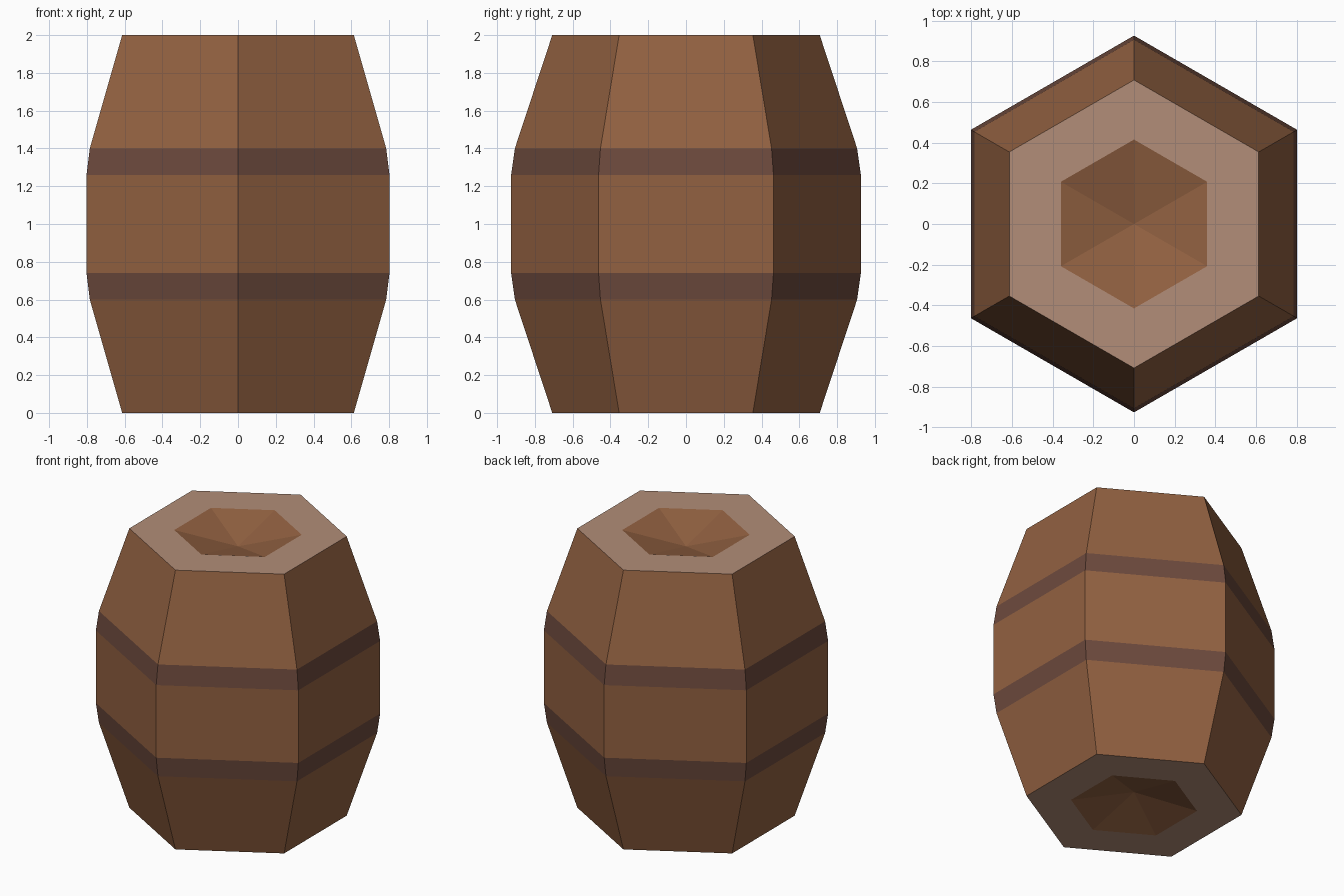
import bpy, bmesh, math

if "Cube" in bpy.data.objects:
    bpy.data.objects.remove(bpy.data.objects["Cube"])

SIDES = 6


def material(name, rgb):
    """Flat colour given as sRGB 0-255, stored as linear."""
    m = bpy.data.materials.new(name)
    lin = [((c / 255 + 0.055) / 1.055) ** 2.4 for c in rgb]
    m.diffuse_color = (*lin, 1)
    m.use_nodes = True
    m.node_tree.nodes["Principled BSDF"].inputs["Base Color"].default_value = m.diffuse_color
    return m


wood = material("brown_wood", (146, 97, 65))
hoop = material("dark_hoop", (109, 74, 61))
pale = material("pale_rim", (178, 141, 120))


def ring(bm, r, z):
    step = 2 * math.pi / SIDES
    return [bm.verts.new((r * math.cos(math.pi / 2 + i * step),
                          r * math.sin(math.pi / 2 + i * step), z))
            for i in range(SIDES)]


def bridge(bm, a, b, mat):
    for i in range(SIDES):
        j = (i + 1) % SIDES
        bm.faces.new((a[i], a[j], b[j], b[i])).material_index = mat


# (radius, height, material of the band above): 0 wood, 1 hoop, 2 pale rim
profile = [(0.415, 0.0, 2), (0.708, 0.0, 0), (0.906, 0.6, 1), (0.926, 0.74, 0),
           (0.926, 1.26, 1), (0.906, 1.4, 0), (0.708, 2.0, 2), (0.415, 2.0, 0)]

bm = bmesh.new()
rings = [ring(bm, r, z) for r, z, _ in profile]

# Staves, hoops and flat end rims
for k in range(len(rings) - 1):
    bridge(bm, rings[k], rings[k + 1], profile[k][2])

# Shallow wooden pits in both ends
for rim, z in ((rings[0], 0.1), (rings[-1], 1.9)):
    apex = bm.verts.new((0, 0, z))
    for i in range(SIDES):
        bm.faces.new((rim[i], rim[(i + 1) % SIDES], apex)).material_index = 0

bmesh.ops.recalc_face_normals(bm, faces=bm.faces)
mesh = bpy.data.meshes.new("barrel")
bm.to_mesh(mesh)
bm.free()
for m in (wood, hoop, pale):
    mesh.materials.append(m)
bpy.context.collection.objects.link(bpy.data.objects.new("barrel", mesh))
